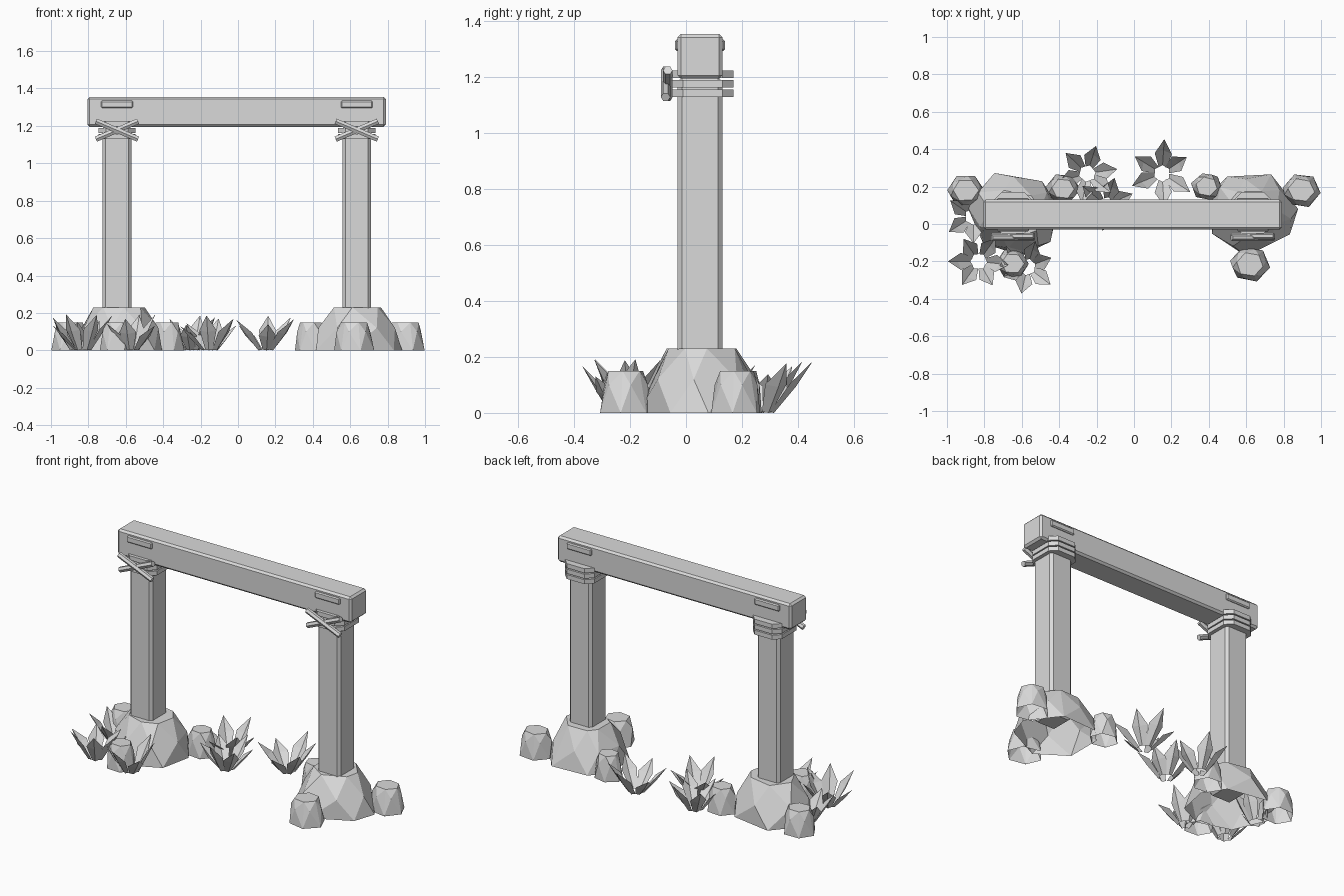
import bpy, bmesh, random
from math import sin, cos, pi, radians
from mathutils import Vector

random.seed(4)
cube = bpy.data.objects.get("Cube")
if cube:
    bpy.data.objects.remove(cube, do_unlink=True)

grey = bpy.data.materials.new("stone_grey")
grey.use_nodes = True
COLOR = (0.7, 0.7, 0.7, 1)
grey.diffuse_color = COLOR
grey.node_tree.nodes["Principled BSDF"].inputs["Base Color"].default_value = COLOR


def add_object(name, bm):
    mesh = bpy.data.meshes.new(name)
    bm.to_mesh(mesh)
    bm.free()
    mesh.materials.append(grey)
    obj = bpy.data.objects.new(name, mesh)
    bpy.context.collection.objects.link(obj)
    return obj


def box(name, low, high, bevel, upright_only=False):
    low, high = Vector(low), Vector(high)
    bm = bmesh.new()
    bmesh.ops.create_cube(bm, size=1)
    for v in bm.verts:
        v.co = (low + high) / 2 + v.co * (high - low)
    edges = [e for e in bm.edges if not upright_only
             or abs(e.verts[0].co.z - e.verts[1].co.z) > 0.001]
    bmesh.ops.bevel(bm, geom=edges, offset=bevel, segments=1, affect='EDGES')
    return add_object(name, bm)


def stick(name, location, tilt):
    bm = bmesh.new()
    bmesh.ops.create_cone(bm, cap_ends=True, segments=6, radius1=0.017,
                          radius2=0.017, depth=0.245)
    obj = add_object(name, bm)
    obj.location, obj.rotation_euler = location, (0, radians(tilt), 0)


def rock(name, outline, rings):
    """Faceted boulder, open underneath: hull of the outline shrunk at rising heights."""
    bm = bmesh.new()
    pts = [Vector((x, y, 0)) for x, y in outline]
    centre = sum(pts, Vector()) / len(pts)
    for i, (z, scale) in enumerate(rings):
        for j, p in enumerate(pts):
            if i % 2:
                p = p.lerp(pts[(j + 1) % len(pts)], 0.4)
            spot = centre + (p - centre) * scale * random.uniform(0.96, 1.04)
            bm.verts.new((spot.x, spot.y, z))
    bmesh.ops.convex_hull(bm, input=bm.verts[:])
    bmesh.ops.dissolve_limit(bm, angle_limit=radians(8), verts=bm.verts[:], edges=bm.edges[:])
    bmesh.ops.recalc_face_normals(bm, faces=bm.faces)
    bottom = [f for f in bm.faces if f.normal.z < -0.9]
    bmesh.ops.delete(bm, geom=bottom, context='FACES')
    add_object(name, bm)


def plant(name, x, y, turn, size, leaves=6):
    """Rosette of broad, folded, pointed leaves around a hollow middle."""
    bm = bmesh.new()
    for i in range(leaves):
        a = turn + 2 * pi * i / leaves + random.uniform(-0.12, 0.12)
        out, side = Vector((cos(a), sin(a), 0)), Vector((-sin(a), cos(a), 0))
        reach, rise = size * random.uniform(0.9, 1.1), random.uniform(0.13, 0.2)

        def at(r, w, z):
            return bm.verts.new(Vector((x, y, z)) + out * r + side * w)

        base = at(0.045, 0, 0)
        base_l, base_r = at(0.033, 0.02, 0.004), at(0.033, -0.02, 0.004)
        mid = at(reach * 0.68, 0, rise * 0.52)
        mid_l, mid_r = at(reach * 0.58, 0.046, rise * 0.58), at(reach * 0.58, -0.046, rise * 0.58)
        tip = at(reach, 0, rise)
        for face in ((base, mid, mid_l, base_l), (base, base_r, mid_r, mid),
                     (mid, tip, mid_l), (mid, mid_r, tip)):
            bm.faces.new(face)
    bmesh.ops.recalc_face_normals(bm, faces=bm.faces)
    add_object(name, bm)


# Crossbeam
box("crossbeam", (-0.805, -0.03, 1.195), (0.79, 0.13, 1.355), 0.012)

# Posts with rope bands, crossed sticks and beam plates
for side, px in (("right", -0.647), ("left", 0.635)):
    box(side + "_post", (px - 0.077, -0.03, 0.1), (px + 0.077, 0.13, 1.2), 0.016)
    for k in range(3):
        z = 1.129 + 0.034 * k
        box(f"{side}_rope_band_{k + 1}", (px - 0.1, -0.05, z), (px + 0.1, 0.17, z + 0.027),
            0.04, upright_only=True)
    for k, tilt in enumerate((67, 113)):
        stick(f"{side}_crossed_stick_{k + 1}", (px, -0.065 - 0.008 * k, 1.177), tilt)
    box(side + "_beam_plate", (px - 0.085, -0.04, 1.295), (px + 0.085, 0.14, 1.335), 0.006)

# Boulders at the post feet
BIG = ((0, 1), (0.12, 0.95), (0.23, 0.55))
rock("right_boulder", [(-.9, .1), (-.75, .28), (-.49, .23), (-.4, .1), (-.44, -.1),
                       (-.6, -.17), (-.8, -.1)], BIG)
rock("left_boulder", [(.42, .17), (.5, .25), (.73, .26), (.87, .08), (.84, -.06),
                      (.6, -.17), (.42, -.05)], BIG)

# Small stones
SMALL = ((0, 1), (0.1, 0.98), (0.15, 0.68))
stones = ((-.9, .18, .1), (-.65, -.21, .09), (-.38, .19, .09),
          (.895, .18, .105), (.62, -.215, .108), (.39, .2, .085))
for n, (x, y, r) in enumerate(stones):
    ring = [(x + r * cos(2 * pi * k / 6 + n), y + r * 0.9 * sin(2 * pi * k / 6 + n))
            for k in range(6)]
    rock(f"small_stone_{n + 1}", ring, SMALL)

# Leafy plants
plants = ((-.25, .27, 1.3, .15), (-.15, .1, .3, .15), (.15, .27, .5, .17),
          (-.83, -.2, 0, .15), (-.57, -.23, .3, .15), (-.86, .04, .5, .14))
for n, (x, y, turn, size) in enumerate(plants):
    plant(f"plant_{n + 1}", x, y, turn, size)
